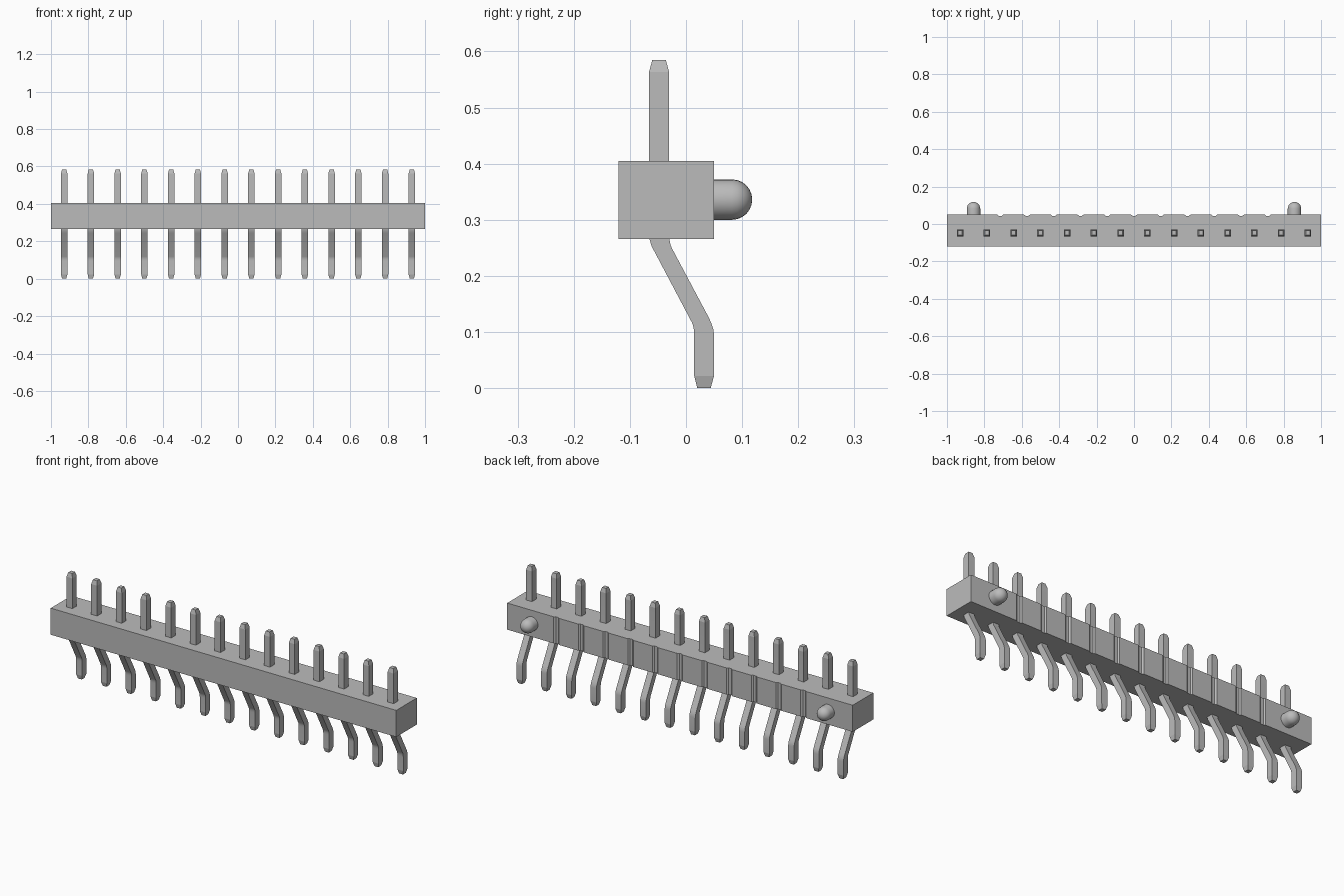
import bpy, bmesh, math
from mathutils import Vector, Matrix

if "Cube" in bpy.data.objects:
    bpy.data.objects.remove(bpy.data.objects["Cube"], do_unlink=True)

grey = bpy.data.materials.new("light_grey")
grey.use_nodes = True
grey.diffuse_color = (0.5, 0.5, 0.5, 1)
grey.node_tree.nodes["Principled BSDF"].inputs["Base Color"].default_value = (0.5, 0.5, 0.5, 1)

PITCH = 0.143
PINS = 14


def finish(bm, name, smooth_angle=None):
    bmesh.ops.recalc_face_normals(bm, faces=bm.faces)
    mesh = bpy.data.meshes.new(name)
    bm.to_mesh(mesh)
    bm.free()
    mesh.materials.append(grey)
    obj = bpy.data.objects.new(name, mesh)
    bpy.context.collection.objects.link(obj)
    if smooth_angle:
        bpy.ops.object.select_all(action="DESELECT")
        obj.select_set(True)
        bpy.context.view_layer.objects.active = obj
        bpy.ops.object.shade_smooth_by_angle(angle=math.radians(smooth_angle))
    return obj


def copies(obj, name, xs):
    for i, x in enumerate(xs):
        part = obj if i == 0 else obj.copy()
        if i:
            bpy.context.collection.objects.link(part)
        part.name = f"{name}_{i + 1}"
        part.location.x = x


# Housing: outline with shallow grooves on the back, extruded upward
FRONT, BACK, BOTTOM, TOP = -0.12, 0.05, 0.266, 0.405
outline = [(-1, FRONT), (1, FRONT), (1, BACK)]
for i in range(5, -6, -1):
    for dx, depth in ((0.016, 0), (0.008, 0.006), (-0.008, 0.006), (-0.016, 0)):
        outline.append((i * PITCH + dx, BACK - depth))
outline.append((-1, BACK))
bm = bmesh.new()
base = bm.faces.new([bm.verts.new((x, y, BOTTOM)) for x, y in outline])
ext = bmesh.ops.extrude_face_region(bm, geom=[base])
bmesh.ops.translate(bm, vec=(0, 0, TOP - BOTTOM),
                    verts=[v for v in ext["geom"] if isinstance(v, bmesh.types.BMVert)])
finish(bm, "housing")

# Pin: square section following a bent path, with tapered tips
# Each row: front y, front z, back y, back z, half width
W, T = 0.017, 0.011
rows = [
    (-0.060, 0.585, -0.036, 0.585, T),
    (-0.066, 0.563, -0.030, 0.563, W),
    (-0.066, 0.270, -0.030, 0.270, W),
    (-0.064, 0.262, -0.029, 0.262, W),
    (-0.061, 0.252, -0.0275, 0.255, W),
    (-0.056, 0.243, -0.025, 0.249, W),
    (0.010, 0.118, 0.041, 0.125, W),
    (0.0125, 0.112, 0.0455, 0.115, W),
    (0.014, 0.104, 0.0485, 0.106, W),
    (0.0145, 0.095, 0.050, 0.095, W),
    (0.0145, 0.022, 0.050, 0.022, W),
    (0.020, 0, 0.044, 0, T),
]
bm = bmesh.new()
rings = [[bm.verts.new(co) for co in ((-w, yf, zf), (w, yf, zf), (w, yb, zb), (-w, yb, zb))]
         for yf, zf, yb, zb, w in rows]
for a, b in zip(rings, rings[1:]):
    for k in range(4):
        n = (k + 1) % 4
        bm.faces.new((a[k], a[n], b[n], b[k]))
bm.faces.new(rings[0])
bm.faces.new(rings[-1])
pin = finish(bm, "pin", 13)
copies(pin, "pin", [(i - (PINS - 1) / 2) * PITCH for i in range(PINS)])

# Locating pegs: round-ended posts on the back, made by spinning a profile
R, PEG_Z, DOME = 0.036, 0.336, 0.082
profile = [(R, BACK - 0.01)]
profile += [(R * math.cos(math.radians(a)), DOME + R * math.sin(math.radians(a)))
            for a in range(0, 91, 15)]
bm = bmesh.new()
verts = [bm.verts.new((r, y, 0)) for r, y in profile]
edges = [bm.edges.new(pair) for pair in zip(verts, verts[1:])]
bmesh.ops.spin(bm, geom=verts + edges, cent=(0, 0, 0), axis=(0, 1, 0),
               angle=math.tau, steps=24)
bmesh.ops.remove_doubles(bm, verts=bm.verts, dist=0.0005)
bmesh.ops.holes_fill(bm, edges=[e for e in bm.edges if e.is_boundary])
peg = finish(bm, "locating_peg", 30)
peg.location.z = PEG_Z
copies(peg, "locating_peg", (-0.858, 0.858))
